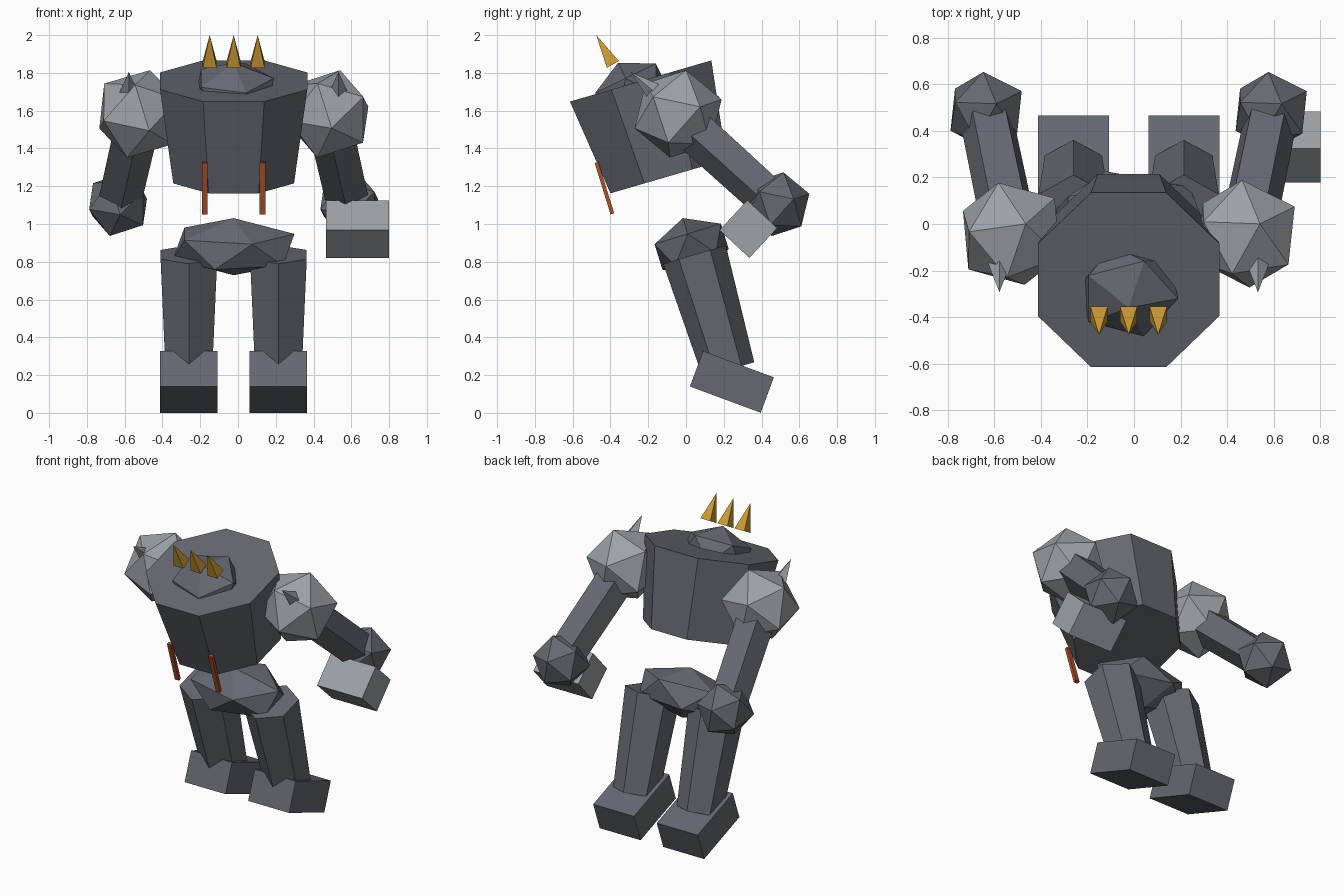
import bpy, bmesh, math
from mathutils import Matrix, Vector

cube = bpy.data.objects.get("Cube")
if cube:
    bpy.data.objects.remove(cube, do_unlink=True)

MID = -0.023  # body centre line


def material(name, color):
    m = bpy.data.materials.new(name)
    m.use_nodes = True
    m.diffuse_color = (*color, 1)
    m.node_tree.nodes["Principled BSDF"].inputs["Base Color"].default_value = (*color, 1)
    return m


stone = material("dark stone", (0.13, 0.14, 0.165))
pale = material("pale stone", (0.33, 0.36, 0.39))
gold = material("gold", (0.60, 0.33, 0.035))
rust = material("rust orange", (0.42, 0.08, 0.022))


def finish(name, bm, matrix, mat):
    bmesh.ops.transform(bm, matrix=matrix, verts=bm.verts)
    bmesh.ops.recalc_face_normals(bm, faces=bm.faces)
    mesh = bpy.data.meshes.new(name)
    bm.to_mesh(mesh)
    bm.free()
    mesh.materials.append(mat)
    obj = bpy.data.objects.new(name, mesh)
    bpy.context.collection.objects.link(obj)
    return obj


def frame(center, axis, side):
    """Matrix with local z along axis and local x towards side."""
    z = Vector(axis).normalized()
    y = z.cross(Vector(side)).normalized()
    x = y.cross(z)
    rot = Matrix((x, y, z)).transposed().to_4x4()
    return Matrix.Translation(center) @ rot


def pitched(center, angle):
    return Matrix.Translation(center) @ Matrix.Rotation(angle, 4, 'X')


def prism(name, low, high, r_low, r_high, sides, mat, spin=0.0):
    """Tapered prism between two points."""
    low, high = Vector(low), Vector(high)
    bm = bmesh.new()
    bmesh.ops.create_cone(bm, cap_ends=True, segments=sides, radius1=r_low,
                          radius2=r_high, depth=(high - low).length)
    bmesh.ops.remove_doubles(bm, verts=bm.verts, dist=1e-5)
    m = frame((low + high) / 2, high - low, (1, 0, 0))
    return finish(name, bm, m @ Matrix.Rotation(spin, 4, 'Z'), mat)


def block(name, size, matrix, mat):
    bm = bmesh.new()
    bmesh.ops.create_cube(bm, size=1)
    return finish(name, bm, matrix @ Matrix.Diagonal((*size, 1)), mat)


def boulder(name, radii, matrix, mat):
    """Twenty-sided rock."""
    bm = bmesh.new()
    bmesh.ops.create_icosphere(bm, subdivisions=1, radius=1)
    return finish(name, bm, matrix @ Matrix.Diagonal((*radii, 1)), mat)


# Torso, head and pelvis
prism("torso", (MID, -0.093, 1.252), (MID, -0.24, 1.757), 0.346, 0.422, 8,
      stone, math.pi / 8)
boulder("head", (0.238, 0.21, 0.165), pitched((MID, -0.288, 1.705), 0.45), stone)
boulder("pelvis", (0.36, 0.216, 0.158), pitched((MID, 0.03, 0.88), 0.3), stone)

# Crown of three spikes
for label, dx in (("right", -0.127), ("middle", 0), ("left", 0.127)):
    prism(label + "_crown_spike", (MID + dx, -0.387, 1.845),
          (MID + dx, -0.475, 2.0), 0.052, 0, 4, gold, math.pi / 4)

TILT, TURN = (0.25, 0.175, 0.95), (0.2, 0.11, 0)
for label, s in (("left", 1), ("right", -1)):
    # Hanging strips below the chest
    block(label + "_strip", (0.03, 0.02, 0.285),
          pitched((MID + s * 0.153, -0.432, 1.19), 0.3), rust)
    # Leg and foot
    x = MID + s * 0.237
    prism(label + "_leg", (x, 0.225, 0.228), (x, 0.045, 0.838), 0.142, 0.173, 6, stone)
    block(label + "_foot", (0.305, 0.4, 0.2), pitched((x, 0.243, 0.164), -0.355), stone)
    # Shoulder with its spike
    shoulder = Vector((MID + s * 0.503, -0.042, 1.583))
    turn = TURN if s > 0 else (0.18, 0.15, 0)
    boulder(label + "_shoulder", (0.243,) * 3, frame(shoulder, TILT, turn), pale)
    prism(label + "_shoulder_spike", (MID + s * 0.555, -0.14, 1.675),
          (MID + s * 0.555, -0.293, 1.805), 0.06, 0, 4, pale)
    # Arm and fist
    fist = Vector((MID + s * 0.612, 0.485, 1.105))
    prism(label + "_arm", fist, shoulder, 0.12, 0.125, 5, stone, math.pi)
    boulder(label + "_fist", (0.177,) * 3, frame(fist, TILT, TURN), stone)

# Block held in the left hand
block("hand_block", (0.335, 0.216, 0.216), pitched((0.633, 0.33, 0.973), -0.75), pale)
